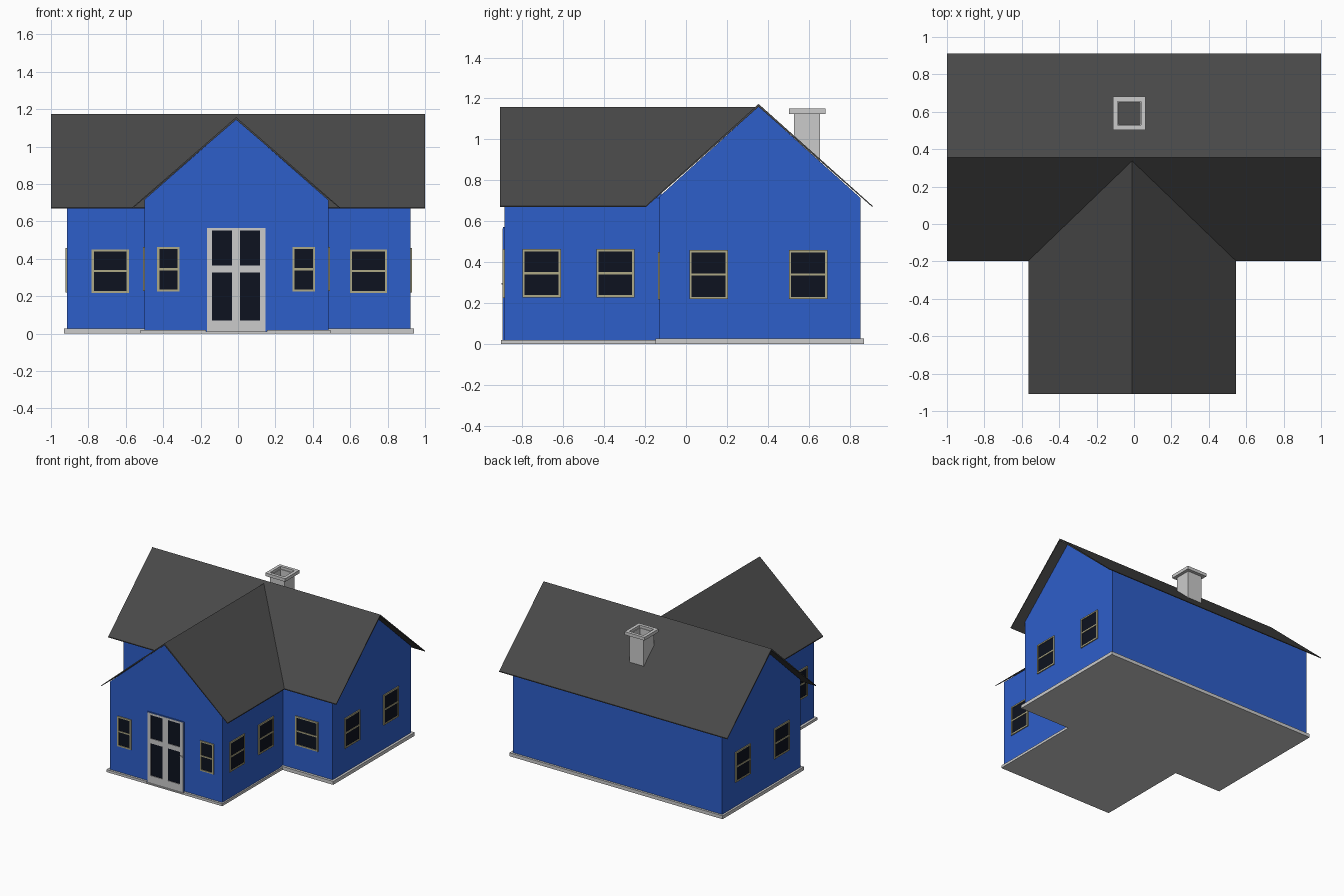
import bpy, bmesh

if "Cube" in bpy.data.objects:
    bpy.data.objects.remove(bpy.data.objects["Cube"])


def material(name, rgb):
    m = bpy.data.materials.new(name)
    m.diffuse_color = (*rgb, 1)
    m.use_nodes = True
    m.node_tree.nodes["Principled BSDF"].inputs["Base Color"].default_value = m.diffuse_color
    return m


BLUE = material("blue_wall", (0.027, 0.112, 0.59))
ROOF = material("dark_roof", (0.066, 0.066, 0.066))
GLASS = material("dark_glass", (0.004, 0.006, 0.014))
TRIM = material("beige_trim", (0.43, 0.40, 0.24))


def finish(bm, name, mat=None):
    bmesh.ops.recalc_face_normals(bm, faces=bm.faces)
    me = bpy.data.meshes.new(name)
    bm.to_mesh(me)
    bm.free()
    ob = bpy.data.objects.new(name, me)
    bpy.context.collection.objects.link(ob)
    if mat:
        me.materials.append(mat)
    return ob


def boxes(name, spans, mat=None):
    """Each span is (x0, x1, y0, y1, z0, z1)."""
    bm = bmesh.new()
    for x0, x1, y0, y1, z0, z1 in spans:
        for v in bmesh.ops.create_cube(bm, size=1)["verts"]:
            v.co = (x1 if v.co.x > 0 else x0,
                    y1 if v.co.y > 0 else y0,
                    z1 if v.co.z > 0 else z0)
    return finish(bm, name, mat)


def prism(name, outline, place, start, end, mat):
    """Extrude a (u, z) outline; start and end give the depth at height z."""
    bm = bmesh.new()
    a = [bm.verts.new(place(u, start(z), z)) for u, z in outline]
    b = [bm.verts.new(place(u, end(z), z)) for u, z in outline]
    n = len(outline)
    bm.faces.new(a)
    bm.faces.new(b)
    for i in range(n):
        j = (i + 1) % n
        bm.faces.new((a[i], a[j], b[j], b[i]))
    return finish(bm, name, mat)


def along_x(u, d, z):
    return (d, u, z)


def along_y(u, d, z):
    return (u, d, z)


def const(c):
    return lambda z: c


def chevron(u0, um, u1, eave, ridge, t=0.014):
    return [(u0, eave), (um, ridge), (u1, eave),
            (u1, eave - t * 0.5), (um, ridge - t), (u0, eave - t * 0.5)]


# Blue walls with gables
prism("main_walls", [(-0.13, 0.01), (0.853, 0.01), (0.853, 0.713), (0.355, 1.161), (-0.13, 0.72)],
      along_x, const(-0.914), const(0.921), BLUE)
prism("wing_walls", [(-0.50, 0.01), (0.484, 0.01), (0.484, 0.714), (-0.01, 1.146), (-0.50, 0.717)],
      along_y, const(-0.888), const(-0.12), BLUE)

# Roofs; the wing roof ends on the main slope
prism("main_roof", chevron(-0.197, 0.355, 0.912, 0.675, 1.173), along_x, const(-1), const(1), ROOF)
prism("wing_roof", chevron(-0.565, -0.01, 0.545, 0.675, 1.157), along_y, const(-0.91),
      lambda z: -0.197 + (z - 0.675) * 0.552 / 0.498 + 0.003, ROOF)

# Foundation, with a gap at the door
boxes("main_foundation", [(-0.93, 0.94, -0.15, 0.87, 0, 0.027)])
boxes("wing_foundation", [(-0.52, 0.495, -0.888, -0.15, 0, 0.02),
                          (-0.52, -0.17, -0.905, -0.888, 0, 0.02),
                          (0.154, 0.495, -0.905, -0.888, 0, 0.02),
                          (-0.17, 0.154, -0.905, -0.888, 0, 0.01)])


def window(name, axis, wall, out, u0, u1, z0, z1):
    """Framed sash window on a wall; out is the outward sign along the normal."""
    def span(a, b, c, d, depth):
        n0, n1 = sorted((wall - out * 0.004, wall + out * depth))
        return (n0, n1, a, b, c, d) if axis == "x" else (a, b, n0, n1, c, d)
    w, zm = 0.011, (z0 + z1) / 2
    boxes(name + "_frame", [span(u0, u0 + w, z0, z1, 0.008), span(u1 - w, u1, z0, z1, 0.008),
                            span(u0 + w, u1 - w, z0, z0 + w, 0.008),
                            span(u0 + w, u1 - w, z1 - w, z1, 0.008),
                            span(u0 + w, u1 - w, zm - w / 2, zm + w / 2, 0.007)], TRIM)
    boxes(name + "_glass", [span(u0 + w, u1 - w, z0 + w, z1 - w, 0.003)], GLASS)


# Side windows on both sides
for side, out, main_x, wing_x in (("left", -1, -0.914, -0.50), ("right", 1, 0.921, 0.484)):
    for i, (a, b) in enumerate(((0.017, 0.205), (0.503, 0.691))):
        window(f"{side}_main_window_{i + 1}", "x", main_x, out, a, b, 0.219, 0.458)
    for i, (a, b) in enumerate(((-0.80, -0.612), (-0.438, -0.252))):
        window(f"{side}_wing_window_{i + 1}", "x", wing_x, out, a, b, 0.227, 0.463)

# Front windows
for side, a, b in (("left", -0.782, -0.584), ("right", 0.598, 0.796)):
    window(f"{side}_front_window", "y", -0.13, -1, a, b, 0.218, 0.45)
for side, a, b in (("left", -0.432, -0.313), ("right", 0.292, 0.412)):
    window(f"{side}_entry_window", "y", -0.888, -1, a, b, 0.225, 0.463)

# Double door: stiles, rails, panes and handle
F0, F1 = -0.896, -0.88
boxes("door_frame", [(a, b, F0, F1, 0.01, 0.565) for a, b in
                     ((-0.165, -0.14), (-0.033, 0.012), (0.118, 0.147))]
      + [(a, b, F0, F1, c, d) for a, b in ((-0.14, -0.033), (0.012, 0.118))
         for c, d in ((0.01, 0.07), (0.326, 0.364), (0.55, 0.565))])
boxes("door_glass", [(a, b, -0.891, F1, c, d) for a, b in ((-0.14, -0.033), (0.012, 0.118))
                     for c, d in ((0.07, 0.326), (0.364, 0.55))], GLASS)
boxes("door_casing", [(-0.171, -0.165, -0.894, F1, 0.01, 0.571), (0.147, 0.153, -0.894, F1, 0.01, 0.571),
                      (-0.165, 0.147, -0.894, F1, 0.565, 0.571)], BLUE)
boxes("door_handle", [(0.12, 0.14, -0.903, F0, 0.29, 0.298)])


def tube(name, x0, x1, y0, y1, z0, z1, t):
    boxes(name, [(x0, x0 + t, y0, y1, z0, z1), (x1 - t, x1, y0, y1, z0, z1),
                 (x0 + t, x1 - t, y0, y0 + t, z0, z1), (x0 + t, x1 - t, y1 - t, y1, z0, z1)])


# Hollow chimney with a cap ring
tube("chimney_shaft", -0.088, 0.038, 0.527, 0.655, 0.88, 1.13, 0.006)
tube("chimney_cap", -0.112, 0.062, 0.503, 0.681, 1.125, 1.15, 0.025)
